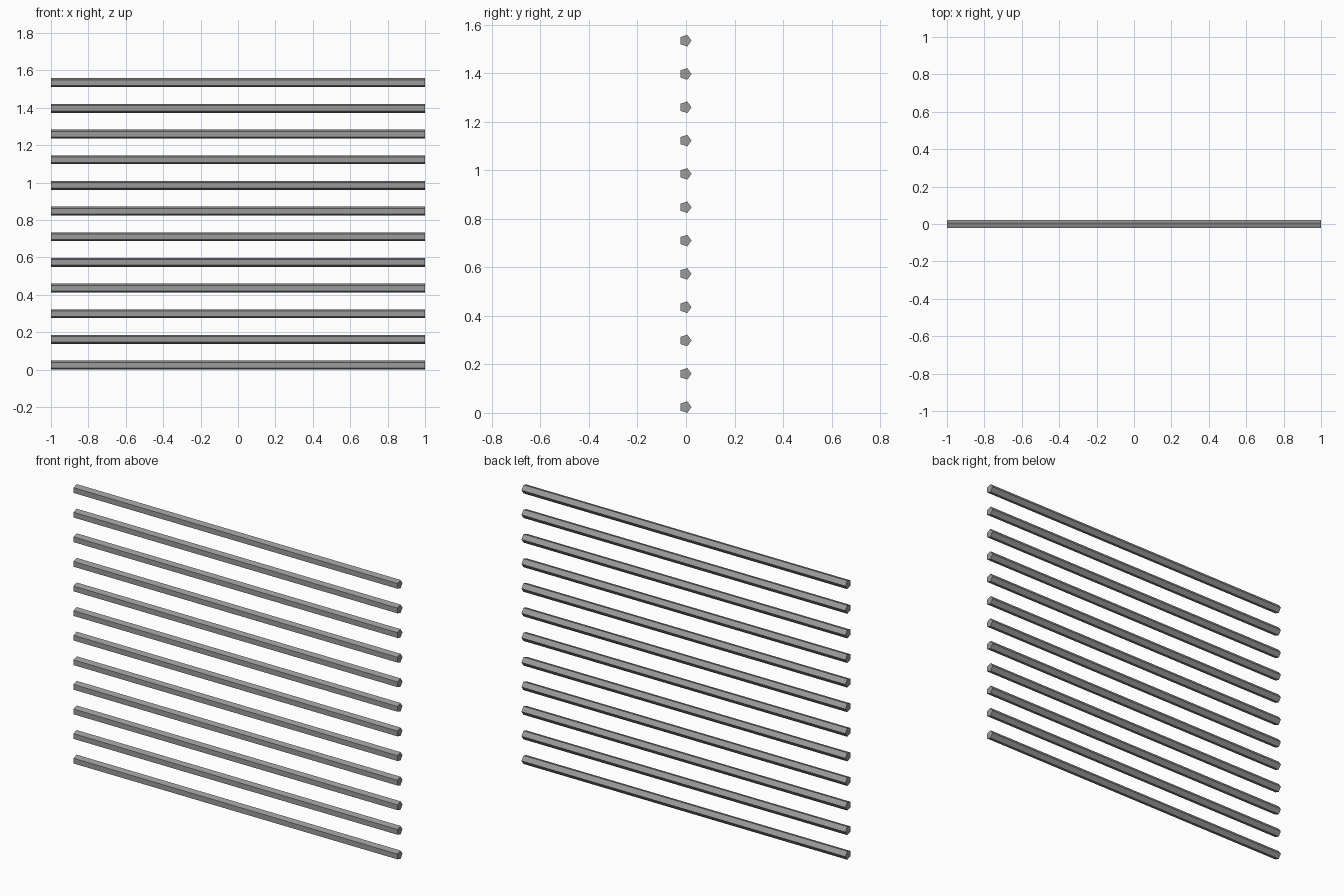
import bpy
import math
from mathutils import Matrix

if "Cube" in bpy.data.objects:
    bpy.data.objects.remove(bpy.data.objects["Cube"])

SIDES = 5
RADIUS = 0.025
LENGTH = 2.0
COUNT = 12
SPACING = 0.1373

# Half height and depth offset of a pentagon whose point faces +y
half_height = RADIUS * math.sin(math.radians(72))
y_offset = -RADIUS * (1 - math.cos(math.radians(36))) / 2

# Dark grey
dark_grey = bpy.data.materials.new("dark_grey")
dark_grey.diffuse_color = (0.33, 0.33, 0.33, 1)
dark_grey.use_nodes = True
dark_grey.node_tree.nodes["Principled BSDF"].inputs["Base Color"].default_value = dark_grey.diffuse_color


def add_bar(index):
    """One five-sided bar along x, flat side to the front."""
    bpy.ops.mesh.primitive_cylinder_add(vertices=SIDES, radius=RADIUS, depth=LENGTH)
    bar = bpy.context.object
    bar.name = f"bar_{index + 1:02d}"
    # Default cylinder has a vertex on +y; lay its axis along x
    bar.data.transform(Matrix.Rotation(math.radians(90), 4, 'Y'))
    bar.location = (0, y_offset, half_height + index * SPACING)
    bar.data.materials.append(dark_grey)


# Stack of evenly spaced horizontal bars
for i in range(COUNT):
    add_bar(i)
